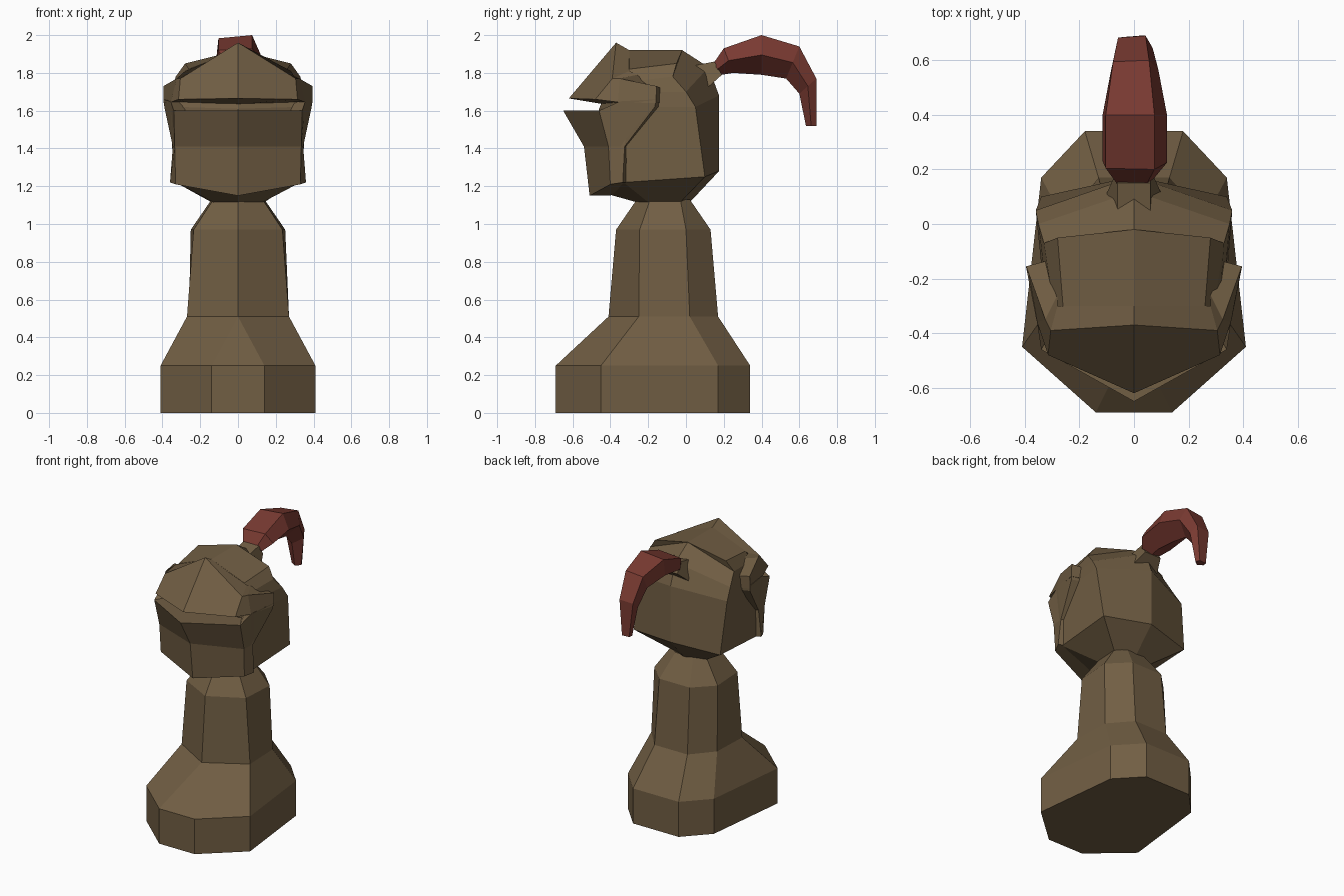
import bpy, bmesh


def material(name, rgb):
    m = bpy.data.materials.new(name)
    m.diffuse_color = (*rgb, 1)
    return m


BROWN = material("bronze_brown", (0.165, 0.112, 0.057))
RED = material("plume_red", (0.19, 0.042, 0.031))


def loft(name, rings, mat):
    """Skin closed rings of equal length, cap both ends, merge doubled points."""
    bm = bmesh.new()
    rows = [[bm.verts.new(p) for p in r] for r in rings]
    n = len(rows[0])
    for a, b in zip(rows, rows[1:]):
        for i in range(n):
            j = (i + 1) % n
            bm.faces.new((a[i], a[j], b[j], b[i]))
    bm.faces.new(rows[0])
    bm.faces.new(rows[-1])
    bmesh.ops.remove_doubles(bm, verts=bm.verts, dist=0.0005)
    bmesh.ops.dissolve_degenerate(bm, edges=bm.edges, dist=0.0005)
    bmesh.ops.recalc_face_normals(bm, faces=bm.faces)
    me = bpy.data.meshes.new(name)
    bm.to_mesh(me)
    bm.free()
    me.materials.append(mat)
    ob = bpy.data.objects.new(name, me)
    bpy.context.collection.objects.link(ob)
    return ob


def flip(points):
    return [(-x, y, z) for x, y, z in points]


def sym(half):
    """Close a half ring by mirroring it across x = 0."""
    return half + flip(half)[::-1]


def level(z, half):
    return sym([(x, y, z) for x, y in half])


def wrap(sections):
    """Continue sections that run from the side to the centre on the other side."""
    return sections + [flip(s) for s in sections[-2::-1]]


# Pedestal: faceted foot, body and neck
foot = [(.14, -.69), (.41, -.45), (.34, .17), (.18, .34)]
loft("pedestal", [
    level(0, foot),
    level(.25, foot),
    level(.51, [(0, -.41), (.27, -.25), (.26, .02), (.13, .17)]),
    level(.97, [(0, -.37), (.235, -.245), (.25, 0), (.12, .13)]),
    level(1.13, [(0, -.26), (.13, -.19), (.14, -.03), (.07, .02)]),
], BROWN)

# Helmet skull
loft("helmet_skull", [sym(r) for r in (
    [(0, -.26, 1.115), (.13, -.20, 1.115), (.14, -.03, 1.115), (0, .02, 1.115)],
    [(0, -.42, 1.16), (.33, -.33, 1.22), (.34, .10, 1.25), (0, .175, 1.28)],
    [(0, -.46, 1.61), (.32, -.34, 1.62), (.36, .05, 1.62), (0, .175, 1.68)],
    [(0, -.42, 1.70), (.31, -.34, 1.70), (.35, 0, 1.70), (0, .12, 1.83)],
    [(0, -.34, 1.86), (.29, -.33, 1.75), (.33, -.07, 1.78), (0, -.02, 1.92)],
    [(0, -.30, 1.92), (.26, -.30, 1.82), (.28, -.05, 1.85), (0, -.02, 1.92)],
    [(0, -.30, 1.92), (0, -.30, 1.92), (0, -.02, 1.92), (0, -.02, 1.92)],
)], BROWN)

# Upper visor: each section is top outer, bottom outer, bottom inner, top inner
loft("upper_visor", wrap([
    [(.395, -.155, 1.73), (.395, -.16, 1.64), (.32, -.135, 1.64), (.32, -.135, 1.72)],
    [(.325, -.35, 1.77), (.355, -.36, 1.645), (.29, -.33, 1.645), (.28, -.26, 1.79)],
    [(.305, -.39, 1.77), (.315, -.48, 1.66), (.28, -.36, 1.645), (.28, -.30, 1.81)],
    [(0, -.37, 1.96), (0, -.62, 1.665), (0, -.44, 1.635), (0, -.30, 1.92)],
]), BROWN)

# Jaw guard: top, middle, bottom outer, then bottom and top inner
loft("jaw_guard", wrap([
    [(.395, -.16, 1.66), (.393, -.16, 1.65), (.39, -.165, 1.62), (.32, -.14, 1.62), (.32, -.14, 1.66)],
    [(.36, -.34, 1.65), (.35, -.32, 1.45), (.345, -.325, 1.41), (.30, -.31, 1.41), (.30, -.31, 1.65)],
    [(.355, -.36, 1.645), (.34, -.345, 1.41), (.36, -.335, 1.22), (.30, -.30, 1.22), (.29, -.33, 1.645)],
    [(.34, -.46, 1.60), (.335, -.41, 1.41), (.33, -.40, 1.21), (.27, -.32, 1.21), (.28, -.36, 1.60)],
    [(0, -.65, 1.60), (0, -.54, 1.41), (0, -.51, 1.15), (0, -.40, 1.15), (0, -.44, 1.60)],
]), BROWN)

# Plume socket on the back of the skull
loft("plume_socket", [
    sym([(.06, .0, 1.83), (.11, .09, 1.70)]),
    sym([(.06, .15, 1.86), (.065, .19, 1.79)]),
], BROWN)


# Plume: five-sided, slightly lopsided sections along an arc
def plume_section(top, bottom, w):
    def at(x, t):
        y, z = (a + (b - a) * t for a, b in zip(top, bottom))
        return (x * w, y, z)
    return [at(-.9, .08), at(.65, 0), at(1.05, .5), at(.1, 1), at(-1, .6)]


loft("plume", [plume_section(*s) for s in (
    ((.145, 1.85), (.19, 1.79), .07),
    ((.20, 1.93), (.25, 1.80), .115),
    ((.40, 2.0), (.40, 1.79), .115),
    ((.60, 1.94), (.53, 1.77), .085),
    ((.69, 1.77), (.60, 1.69), .065),
    ((.69, 1.52), (.635, 1.52), .035),
)], RED)
